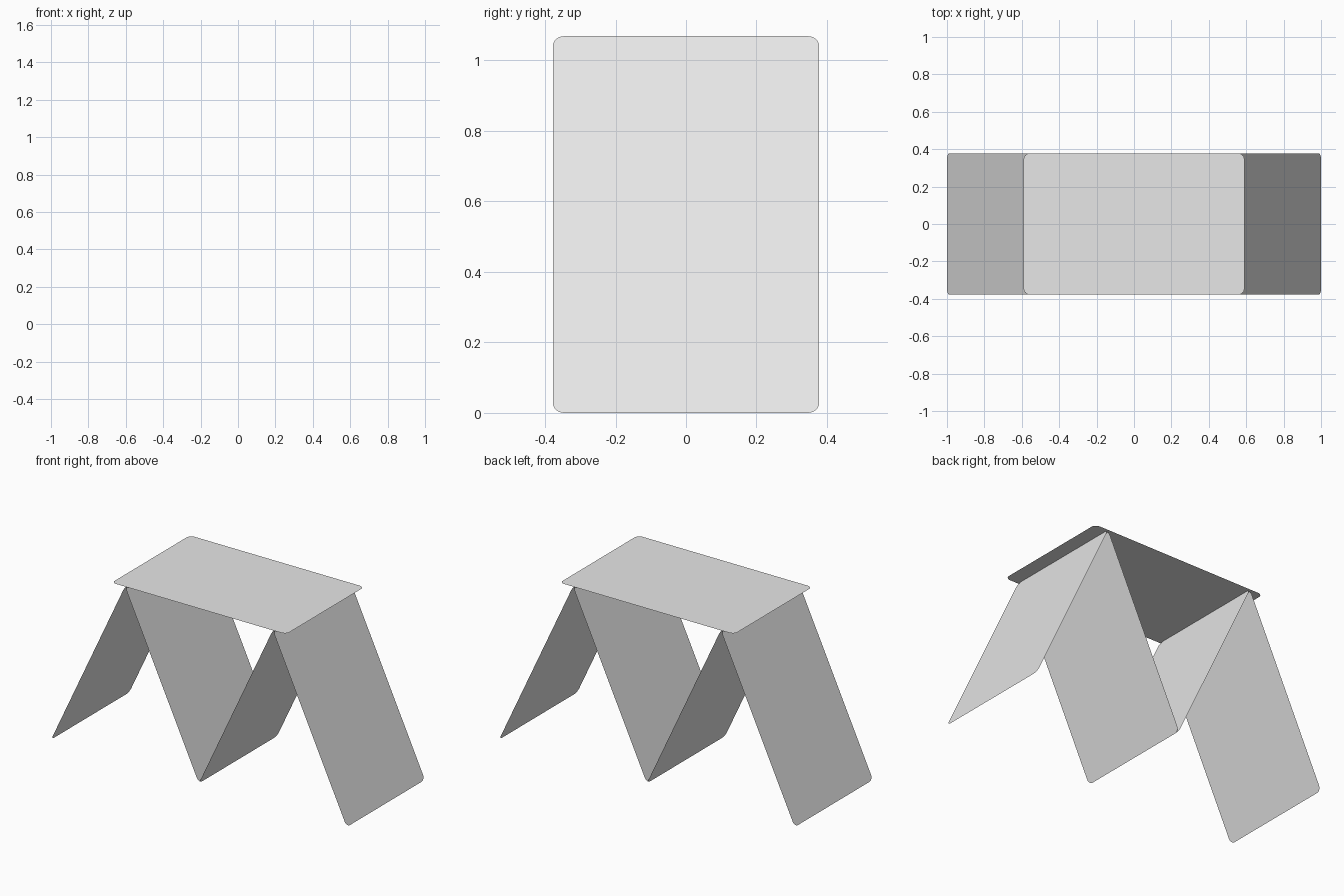
import bpy
import bmesh
import math
from mathutils import Matrix, Vector

cube = bpy.data.objects.get("Cube")
if cube:
    bpy.data.objects.remove(cube, do_unlink=True)

HEIGHT = 1.069                      # height of the tent peaks
HALF_SPAN = 0.5                     # horizontal run of a leaning card
LENGTH = math.hypot(HALF_SPAN, HEIGHT)
WIDTH = 0.756
RADIUS = 0.032
CORNER_STEPS = 6

card_grey = bpy.data.materials.new("card_grey")
card_grey.use_nodes = True
colour = (0.8, 0.8, 0.8, 1)
card_grey.diffuse_color = colour
card_grey.node_tree.nodes["Principled BSDF"].inputs["Base Color"].default_value = colour


def make_card(name, centre, tilt):
    """Paper-thin card with rounded corners, tilted about the y axis."""
    bm = bmesh.new()
    outline = []
    for corner, (sx, sy) in enumerate([(1, 1), (-1, 1), (-1, -1), (1, -1)]):
        cx, cy = sx * (LENGTH / 2 - RADIUS), sy * (WIDTH / 2 - RADIUS)
        for step in range(CORNER_STEPS + 1):
            a = (corner + step / CORNER_STEPS) * math.pi / 2
            outline.append(bm.verts.new((cx + RADIUS * math.cos(a),
                                         cy + RADIUS * math.sin(a), 0)))
    bm.faces.new(outline)
    bm.transform(Matrix.Translation(Vector(centre)) @ Matrix.Rotation(tilt, 4, "Y"))
    mesh = bpy.data.meshes.new(name)
    bm.to_mesh(mesh)
    bm.free()
    mesh.materials.append(card_grey)
    obj = bpy.data.objects.new(name, mesh)
    bpy.context.collection.objects.link(obj)


# Two tents of leaning cards
lean = math.atan2(HEIGHT, HALF_SPAN)
for side, peak in (("right", -HALF_SPAN), ("left", HALF_SPAN)):
    for half, sign in (("right", -1), ("left", 1)):
        make_card(f"{side}_tent_{half}_card",
                  (peak + sign * HALF_SPAN / 2, 0, HEIGHT / 2), sign * lean)

# Flat card bridging the two peaks
make_card("top_card", (0, 0, HEIGHT), 0)
